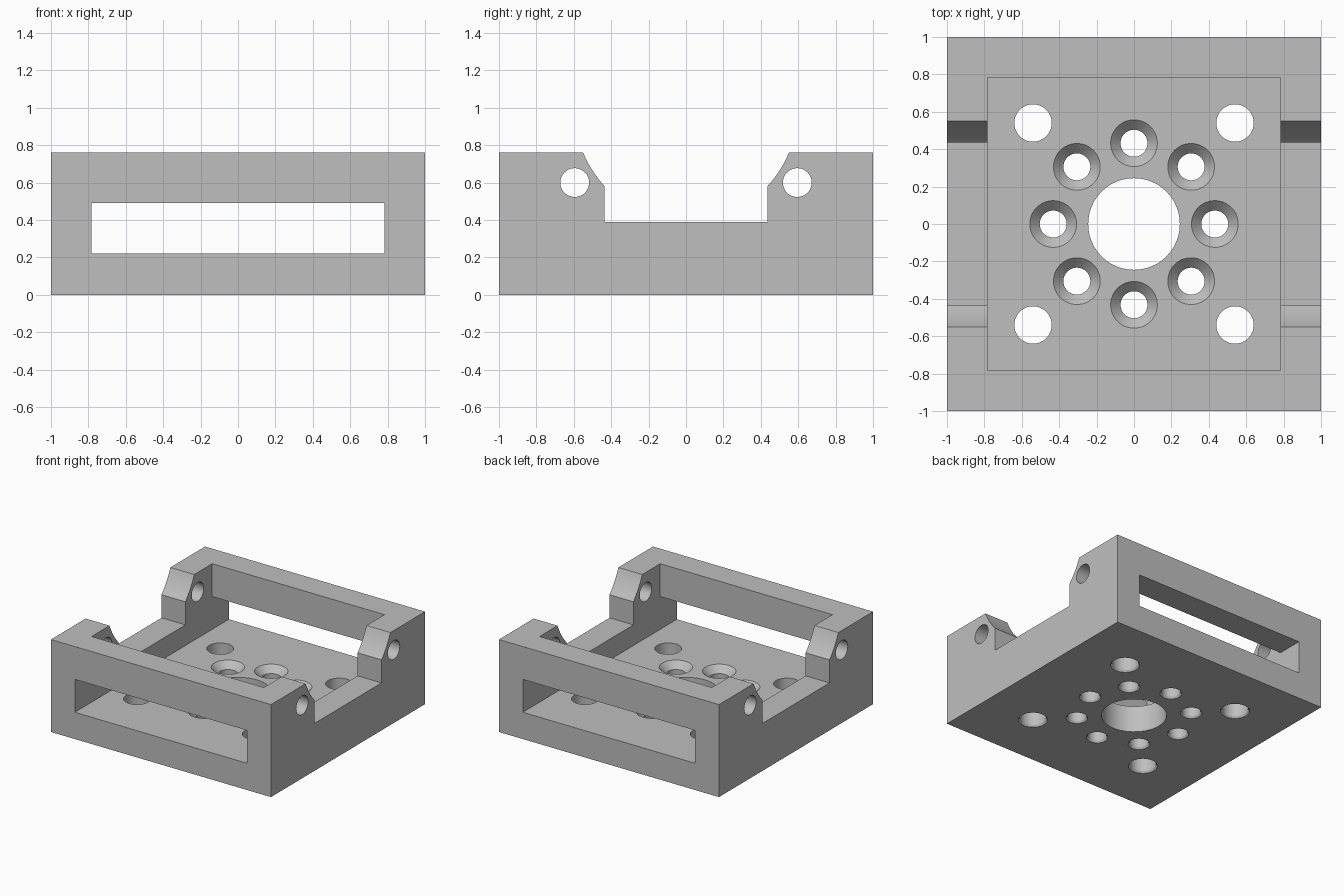
import bpy, bmesh, math
from mathutils import Matrix

if "Cube" in bpy.data.objects:
    bpy.data.objects.remove(bpy.data.objects["Cube"], do_unlink=True)

HEIGHT, FLOOR, INNER = 0.76, 0.22, 0.783

grey = bpy.data.materials.new("plain grey")
grey.use_nodes = True
colour = (0.52, 0.52, 0.52, 1)
grey.diffuse_color = colour
grey.node_tree.nodes["Principled BSDF"].inputs["Base Color"].default_value = colour


def make(name, bm):
    bmesh.ops.recalc_face_normals(bm, faces=bm.faces)
    mesh = bpy.data.meshes.new(name)
    bm.to_mesh(mesh)
    bm.free()
    mesh.materials.append(grey)
    obj = bpy.data.objects.new(name, mesh)
    bpy.context.collection.objects.link(obj)
    return obj


def box(name, x, y, z0, z1):
    bm = bmesh.new()
    bmesh.ops.create_cube(bm, size=1)
    for v in bm.verts:
        v.co = (v.co.x * 2 * x, v.co.y * 2 * y, z0 + (v.co.z + 0.5) * (z1 - z0))
    return make(name, bm)


def lathe(name, profile, matrix, sides=48):
    """Closed solid turned about z from (radius, height) pairs."""
    bm = bmesh.new()
    rings = []
    for r, z in profile:
        rings.append([bm.verts.new((r * math.cos(a), r * math.sin(a), z))
                      for a in (math.tau * i / sides for i in range(sides))])
    for low, high in zip(rings, rings[1:]):
        for i in range(sides):
            j = (i + 1) % sides
            bm.faces.new((low[i], low[j], high[j], high[i]))
    bm.faces.new(rings[0][::-1])
    bm.faces.new(rings[-1])
    bm.transform(matrix)
    return make(name, bm)


def saddle(name):
    """Channel across the side walls with curved upper flanks."""
    centre, radius = 0.985, 0.594
    flank = []
    for i in range(9):
        z = 0.58 + i * (HEIGHT - 0.58) / 8
        flank.append((math.sqrt(radius ** 2 - (centre - z) ** 2), z))
    half = [(0.435, 0.39)] + flank + [(0.55, 0.9)]
    profile = half + [(-y, z) for y, z in reversed(half)]
    bm = bmesh.new()
    face = bm.faces.new([bm.verts.new((-1.1, y, z)) for y, z in profile])
    out = bmesh.ops.extrude_face_region(bm, geom=[face])
    moved = [v for v in out["geom"] if isinstance(v, bmesh.types.BMVert)]
    bmesh.ops.translate(bm, verts=moved, vec=(2.2, 0, 0))
    return make(name, bm)


housing = box("open_housing", 1, 1, 0, HEIGHT)

# Central pocket, front-to-back slot and side channel
cutters = [box("pocket_cutter", INNER, INNER, FLOOR, 1),
           box("slot_cutter", INNER, 1.1, FLOOR, 0.49),
           saddle("channel_cutter")]

# Large centre bore
cutters.append(lathe("bore_cutter", [(0.245, -0.1), (0.245, 0.4)], Matrix()))


def foot(r):
    """Small chamfer where a hole meets the underside."""
    return [(r + 0.01, -0.1), (r + 0.01, 0), (r, 0.015)]


# Ring of countersunk screw holes
for i in range(8):
    a = i * math.tau / 8
    place = Matrix.Translation((0.432 * math.cos(a), 0.432 * math.sin(a), 0))
    cone = [(0.072, FLOOR - 0.053), (0.125, FLOOR), (0.125, FLOOR + 0.1)]
    cutters.append(lathe("screw_cutter", foot(0.072) + cone, place))

# Corner holes in the floor, and cross holes through the side walls
for y in (-1, 1):
    for x in (-1, 1):
        place = Matrix.Translation((0.54 * x, 0.54 * y, 0))
        cutters.append(lathe("corner_cutter", foot(0.1) + [(0.1, 0.4)], place))
    place = Matrix.Translation((0, 0.595 * y, 0.6)) @ Matrix.Rotation(math.pi / 2, 4, "Y")
    cutters.append(lathe("cross_cutter", [(0.077, -1.1), (0.077, 1.1)], place))

# Cut everything out of the block
bpy.ops.object.select_all(action="DESELECT")
housing.select_set(True)
bpy.context.view_layer.objects.active = housing
for cutter in cutters:
    cutter.hide_render = True
    mod = housing.modifiers.new("cut", "BOOLEAN")
    mod.operation = "DIFFERENCE"
    mod.solver = "EXACT"
    mod.object = cutter
    bpy.ops.object.modifier_apply(modifier=mod.name)
    bpy.data.objects.remove(cutter, do_unlink=True)

bpy.ops.object.shade_smooth_by_angle(angle=math.radians(25))
